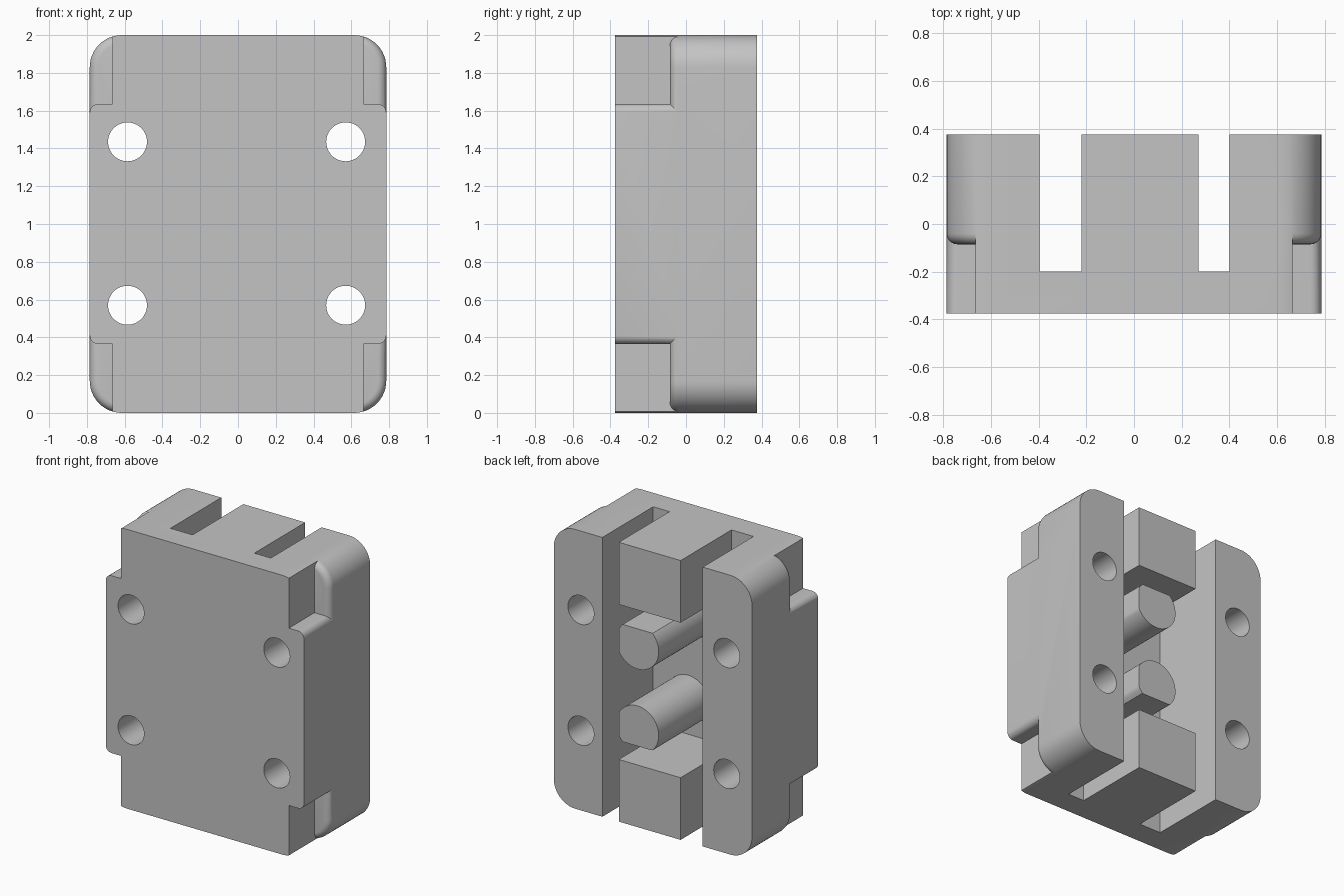
import bpy, bmesh, math

cube = bpy.data.objects.get("Cube")
if cube:
    bpy.data.objects.remove(cube, do_unlink=True)

W, D, H = 0.785, 0.375, 2.0      # half width, half depth, height
STEP, FILLET, CORNER = -0.085, 0.045, 0.17

grey = bpy.data.materials.new("light_grey")
grey.use_nodes = True
colour = (0.55, 0.55, 0.55, 1)
grey.diffuse_color = colour
grey.node_tree.nodes["Principled BSDF"].inputs["Base Color"].default_value = colour


def arc(cx, cz, r, start, end, n=12):
    """Points on an arc in the XZ plane, angles in degrees."""
    angles = [math.radians(start + (end - start) * i / n) for i in range(n + 1)]
    return [(cx + r * math.cos(a), cz + r * math.sin(a)) for a in angles]


def mirrored(quarter):
    """Complete an upper right outline, measured from the centre, to a loop."""
    upper = quarter + [(-x, z) for x, z in reversed(quarter)]
    loop = upper + [(-x, -z) for x, z in upper]
    return [(x, z + H / 2) for x, z in loop]


def prism(name, points, y0, y1, rim=0):
    """Extrude an XZ outline from y0 to y1, optionally rounding the front rim."""
    bm = bmesh.new()
    face = bm.faces.new([bm.verts.new((x, y0, z)) for x, z in points])
    rim_verts = set(face.verts)
    res = bmesh.ops.extrude_face_region(bm, geom=[face], use_keep_orig=True)
    for v in res["geom"]:
        if isinstance(v, bmesh.types.BMVert):
            v.co.y = y1
    bmesh.ops.recalc_face_normals(bm, faces=bm.faces)
    if rim:
        edges = [e for e in bm.edges if set(e.verts) <= rim_verts]
        bmesh.ops.bevel(bm, geom=edges, offset=rim, segments=6,
                        profile=0.5, affect='EDGES')
    mesh = bpy.data.meshes.new(name)
    bm.to_mesh(mesh)
    bm.free()
    mesh.materials.append(grey)
    obj = bpy.data.objects.new(name, mesh)
    bpy.context.collection.objects.link(obj)
    return obj


def combine(target, other, operation):
    mod = target.modifiers.new(other.name, 'BOOLEAN')
    mod.operation, mod.object, mod.solver = operation, other, 'EXACT'
    bpy.context.view_layer.objects.active = target
    bpy.ops.object.modifier_apply(modifier=mod.name)
    bpy.data.objects.remove(other, do_unlink=True)


# Rear housing with rounded corners and a rounded front rim
corner = arc(W - CORNER, H / 2 - CORNER, CORNER, 0, 90)
body = prism("housing", mirrored(corner), STEP, D, FILLET)

# Front plate: notched at its four corners
neck, ledge = 0.665, 0.635
plate_outline = arc(W - FILLET, ledge - FILLET, FILLET, 0, 90, 6) + [(neck, ledge)]
rise = math.sqrt(CORNER ** 2 - (neck - W + CORNER) ** 2)
plate_outline += [(neck, H / 2 - CORNER + rise)] + [p for p in corner if p[0] < neck - 0.001]
plate = prism("front_plate", mirrored(plate_outline), -D, STEP + FILLET)
combine(body, plate, 'UNION')

# H-shaped rear recess: two full-height slots joined by a pocket
xa, xb, xc, xd = -0.395, -0.22, 0.27, 0.40
low, high, floor = 0.445, 1.555, -0.2
recess = prism("recess_cutter", [
    (xa, -1), (xb, -1), (xb, low), (xc, low), (xc, -1), (xd, -1),
    (xd, 3), (xc, 3), (xc, high), (xb, high), (xb, 3), (xa, 3)], floor, 1)
combine(body, recess, 'DIFFERENCE')

# Four through holes
for x in (-0.585, 0.57):
    for z in (0.57, 1.435):
        hole = prism("hole_cutter", arc(x, z, 0.103, 0, 360, 48)[:-1], -1, 1)
        combine(body, hole, 'DIFFERENCE')

# Two pegs, flattened on the slot side and on the side facing the end blocks
parts = [body]
for name, side in (("lower_peg", -1), ("upper_peg", 1)):
    outline = []
    for x, z in arc(0.122, 0, 0.168, 0, 360, 72)[:-1]:
        p = (min(x, xc), H / 2 + side * (0.30 + min(z, 0.12)))
        if p not in outline:
            outline.append(p)
    parts.append(prism(name, outline, floor - 0.02, D))

# Smooth curved surfaces, keep crisp edges
bpy.ops.object.select_all(action='DESELECT')
for obj in parts:
    obj.select_set(True)
bpy.context.view_layer.objects.active = body
bpy.ops.object.shade_smooth_by_angle(angle=math.radians(30))
